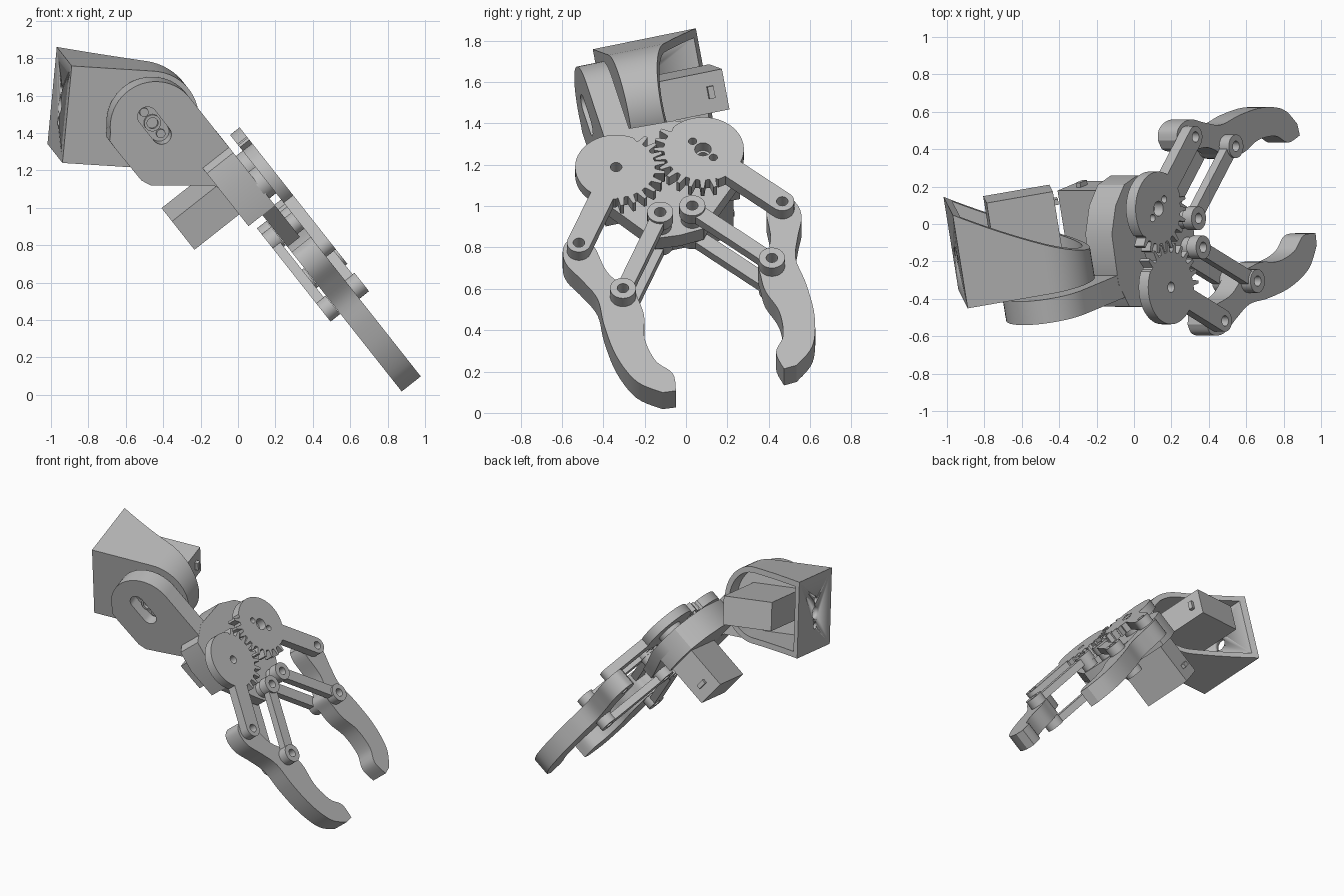
import bpy, bmesh
from math import sin, cos, pi, radians
from mathutils import Matrix, Vector

if "Cube" in bpy.data.objects:
    bpy.data.objects.remove(bpy.data.objects["Cube"])

grey = bpy.data.materials.new("plain_grey")
grey.use_nodes = True
COLOUR = (0.5, 0.5, 0.5, 1)
grey.diffuse_color = COLOUR
grey.node_tree.nodes["Principled BSDF"].inputs["Base Color"].default_value = COLOUR

# Tilted axes of the hand: along the fingers, across the hand, out of the palm
ALONG = Vector((0.6, 0.251, -0.76)).normalized()
OUT = Vector((0.785, 0, 0.62)).normalized()
ACROSS = OUT.cross(ALONG).normalized()
ALONG = ACROSS.cross(OUT)
ORIGIN = Vector((0.165, -0.128, 1.232))


def frame(x, y, z, origin):
    m = Matrix((x, y, z)).transposed().to_4x4()
    m.translation = origin
    return m


HAND = frame(ALONG, ACROSS, OUT, ORIGIN)
SIDE = frame(OUT, ALONG, ACROSS, ORIGIN)
PIVOT = ORIGIN - 0.613 * ALONG - 0.351 * OUT
FORE = (0.68 * ALONG + 0.733 * OUT).normalized()
WRIST = frame(ACROSS.cross(-FORE), FORE, ACROSS, PIVOT)


def finish(name, mesh, matrix):
    ob = bpy.data.objects.new(name, mesh)
    bpy.context.collection.objects.link(ob)
    ob.matrix_world = matrix
    mesh.materials.clear()
    mesh.materials.append(grey)
    bpy.ops.object.select_all(action="DESELECT")
    ob.select_set(True)
    bpy.context.view_layer.objects.active = ob
    bpy.ops.object.shade_smooth_by_angle(angle=radians(32))
    return ob


def prism(name, matrix, low, high, outline, holes=()):
    """Extrude a flat outline, with holes, between two levels."""
    curve = bpy.data.curves.new(name, "CURVE")
    curve.dimensions, curve.fill_mode = "2D", "BOTH"
    curve.extrude = (high - low) / 2
    for loop in [outline, *holes]:
        spline = curve.splines.new("POLY")
        spline.points.add(len(loop) - 1)
        for p, (x, y) in zip(spline.points, loop):
            p.co = (x, y, 0, 1)
        spline.use_cyclic_u = True
    temp = bpy.data.objects.new(name + "_curve", curve)
    mesh = bpy.data.meshes.new_from_object(temp)
    bpy.data.objects.remove(temp)
    bm = bmesh.new()
    bm.from_mesh(mesh)
    bmesh.ops.remove_doubles(bm, verts=bm.verts, dist=1e-5)
    bmesh.ops.recalc_face_normals(bm, faces=bm.faces)
    bm.to_mesh(mesh)
    bm.free()
    return finish(name, mesh, matrix @ Matrix.Translation((0, 0, (low + high) / 2)))


def arc(x, y, r, start=0, end=360, n=28):
    closed = end - start == 360
    steps = n if closed else n + 1
    angles = [radians(start + (end - start) * i / n) for i in range(steps)]
    return [(x + r * cos(t), y + r * sin(t)) for t in angles]


def capsule(p, q, r):
    p, q = Vector(p), Vector(q)
    t = (q - p).angle_signed(Vector((1, 0))) * 180 / pi
    return arc(*q, r, t - 90, t + 90, 14) + arc(*p, r, t + 90, t + 270, 14)


def box(name, matrix, x, y, z):
    return prism(name, matrix, *z, [(x[0], y[0]), (x[1], y[0]), (x[1], y[1]), (x[0], y[1])])


def smooth(points, n=5):
    """Catmull-Rom curve through the points."""
    pts = [Vector(p) for p in points]
    pts = [pts[0]] + pts + [pts[-1]]
    out = []
    for a, b, c, d in zip(pts, pts[1:], pts[2:], pts[3:]):
        for i in range(n):
            t = i / n
            out.append(0.5 * (2 * b + (c - a) * t + (2 * a - 5 * b + 4 * c - d) * t * t
                              + (3 * b - a - 3 * c + d) * t ** 3))
    return [tuple(p) for p in out + [pts[-1]]]


def mirrored(points, s):
    return [(x, s * y) for x, y in points]


# Gears, arms, links and fingers, one set per side
GEAR_X, TEETH, HOLE = 0.217, 24, 0.028
ARM_END, LINK_START, LINK_END = (0.406, 0.508), (0.322, 0.08), (0.731, 0.372)


def gear_outline(phase):
    pts = []
    step = 360 / TEETH
    for k in range(TEETH):
        mid = (k + phase) * step
        if -48 < (mid + 180) % 360 - 180 < 104:
            shape = [(-0.5, 0.188), (-0.29, 0.19), (-0.13, 0.238), (0.13, 0.238), (0.29, 0.19)]
        else:
            shape = [(f, 0.198) for f in (-0.5, -0.17, 0.17)]
        for f, r in shape:
            t = radians(mid + f * step)
            pts.append((r * sin(t), GEAR_X - r * cos(t)))
    return pts


finger_outer = smooth([(0.326, 0.508), (0.345, 0.56), (0.404, 0.588), (0.481, 0.585), (0.588, 0.538),
                       (0.716, 0.495), (0.88, 0.505), (1.08, 0.495), (1.254, 0.44), (1.352, 0.335)])
finger_inner = smooth([(1.358, 0.27), (1.25, 0.258), (1.156, 0.318), (1.01, 0.336), (0.872, 0.303),
                       (0.77, 0.305), (0.70, 0.312), (0.655, 0.36), (0.56, 0.41), (0.406, 0.428),
                       (0.345, 0.456)])

for s, side in ((1, "left"), (-1, "right")):
    axle = (0, s * GEAR_X)
    arm_end, start, end = mirrored([ARM_END, LINK_START, LINK_END], s)
    holes = [arc(*axle, 0.04 if s > 0 else HOLE)]
    if s > 0:
        holes += [arc(k * 0.061, GEAR_X + k * 0.036, 0.02) for k in (-1, 1)]
    prism(side + "_gear", HAND, -0.065, 0, mirrored(gear_outline(0 if s > 0 else 0.5), s), holes)
    root = Vector(axle).lerp(Vector(arm_end), 0.34)
    prism(side + "_gear_arm", HAND, -0.065, 0, capsule(root, arm_end, 0.058), [arc(*arm_end, HOLE)])
    prism(side + "_gear_spacer", HAND, -0.12, -0.06, arc(*axle, 0.09), [arc(*axle, HOLE)])
    # Parallel links above and below the finger
    for level, low in (("upper", -0.065), ("lower", -0.262)):
        name = side + "_" + level + "_link"
        a, b = Vector(start), Vector(end)
        reach = (b - a).normalized() * 0.05
        normal = Vector((-reach.y, reach.x)) * 0.75
        bar = [a + reach + normal, b - reach + normal, b - reach - normal, a + reach - normal]
        prism(name + "_bar", HAND, low, low + 0.052, [tuple(p) for p in bar])
        for k, p in enumerate((start, end)):
            prism(f"{name}_boss_{k + 1}", HAND, low, low + 0.065, arc(*p, 0.063), [arc(*p, HOLE)])
    prism(side + "_link_spacer", HAND, -0.12, -0.06, arc(*start, 0.055), [arc(*start, HOLE)])
    prism(side + "_finger", HAND, -0.195, -0.065, mirrored(finger_outer + finger_inner, s),
          [arc(*arm_end, HOLE), arc(*end, HOLE)])

# Palm plate with its thicker rear block
palm_rear = [(0.12, 0.37), (0, 0.40), (-0.12, 0.38), (-0.22, 0.29), (-0.29, 0.15), (-0.30, -0.12),
             (-0.24, -0.26), (-0.1, -0.3), (0.12, -0.3)]
prism("palm_plate", HAND, -0.195, -0.11,
      palm_rear + [(0.33, -0.165), (0.39, -0.12), (0.40, 0), (0.39, 0.12), (0.33, 0.165)],
      [arc(0.322, k * 0.08, HOLE) for k in (-1, 1)])
prism("palm_rear_block", HAND, -0.29, -0.19, palm_rear)

# Hand servo under the palm
box("hand_servo", HAND, (-0.09, 0.11), (-0.02, 0.34), (-0.595, -0.19))
box("hand_servo_cable_port", HAND, (-0.02, 0.04), (0.33, 0.365), (-0.52, -0.49))

# Wrist side plate: rounded end, straight back, neck into the palm (out, along)
cx, cy, r = -0.351, -0.613, 0.24
slot = capsule((cx, cy - 0.065), (cx, cy + 0.065), 0.052)
plate = (arc(cx, cy, r, 0, -150, 24)
         + [(-0.59, -0.70), (-0.592, -0.64), (-0.588, -0.42), (-0.565, -0.365), (-0.30, -0.15),
            (-0.29, -0.12), (-0.29, 0.12), (-0.111, 0.12)])
prism("wrist_side_plate", SIDE, -0.205, -0.11, plate, [slot])
prism("wrist_plate_backing", SIDE, -0.12, -0.075, plate)
prism("wrist_horn", WRIST, -0.14, -0.1, arc(0, 0, 0.045), [arc(0, 0, 0.03)])
for k in (-1, 1):
    prism(f"wrist_horn_screw_{k + 2}", SIDE, -0.14, -0.1, arc(cx, cy + k * 0.075, 0.024))
prism("wrist_axle", WRIST, -0.08, 0.02, arc(0, 0, 0.09))

# Wrist cup: open D-shaped shell whose rim drops towards the round end
FLANGE, RADIUS, WALL = -0.45, 0.265, 0.04


def d_outline(inset):
    rad, back = RADIUS - inset, FLANGE + inset
    sides = [back + (0 - back) * i / 8 for i in range(8)]
    return [(rad, y) for y in sides] + arc(0, 0, rad, 0, 180, 28) + [(-rad, y) for y in reversed(sides)]


def rim(y):
    t = (y - FLANGE) / (RADIUS - FLANGE)
    return 0.47 - 0.44 * t + 0.09 * t * t


bm = bmesh.new()
outer, inner = d_outline(0), d_outline(WALL)
levels = [(outer, lambda y: -0.045), (outer, rim), (inner, rim), (inner, lambda y: 0.0)]
rings = [[bm.verts.new((x, y, f(y))) for x, y in loop] for loop, f in levels]
count = len(outer)
for lower, upper in zip(rings, rings[1:]):
    for i in range(count):
        j = (i + 1) % count
        bm.faces.new((lower[i], lower[j], upper[j], upper[i]))
bm.faces.new(rings[0])
bm.faces.new(rings[-1])
bmesh.ops.recalc_face_normals(bm, faces=bm.faces)
cup_mesh = bpy.data.meshes.new("wrist_cup")
bm.to_mesh(cup_mesh)
bm.free()
cup = finish("wrist_cup", cup_mesh, WRIST)

# Mounting holes through the flat back of the cup
BACK = WRIST @ Matrix.Translation((0, FLANGE, 0.2)) @ Matrix.Rotation(pi / 2, 4, "X")
for k, (x, rad) in enumerate(((0, 0.045), (-0.09, 0.022), (0.09, 0.022))):
    cutter = prism(f"flange_hole_cutter_{k + 1}", BACK, -0.1, 0.1, arc(x, 0, rad))
    cutter.hide_render = True
    cutter.hide_set(True)
    cutter.display_type = "WIRE"
    cut = cup.modifiers.new("hole", "BOOLEAN")
    cut.operation, cut.solver, cut.object = "DIFFERENCE", "EXACT", cutter

# Wrist servo standing inside the cup
box("wrist_servo", WRIST, (-0.1, 0.1), (-0.25, 0.11), (-0.01, 0.47))
box("wrist_servo_cable_port", WRIST, (-0.03, 0.03), (0.1, 0.135), (0.38, 0.41))
